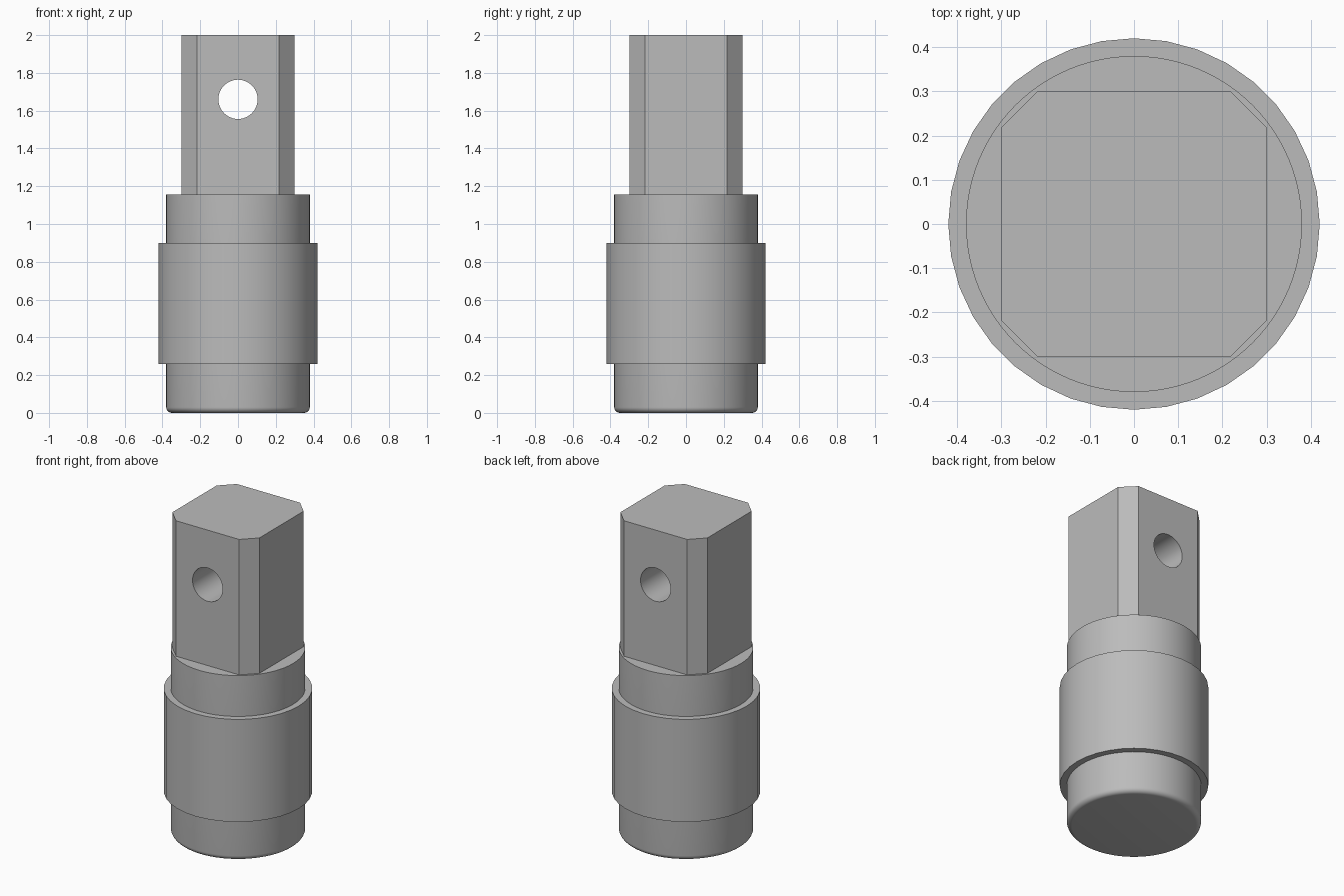
import bpy
import math

if "Cube" in bpy.data.objects:
    bpy.data.objects.remove(bpy.data.objects["Cube"], do_unlink=True)

steel = bpy.data.materials.new("grey steel")
steel.use_nodes = True
GREY = (0.5, 0.5, 0.5, 1)
steel.diffuse_color = GREY
steel.node_tree.nodes["Principled BSDF"].inputs["Base Color"].default_value = GREY


def loft(name, rings, smooth=True):
    """Skin a stack of equal-sized point rings and cap both ends."""
    n = len(rings[0])
    verts = [p for ring in rings for p in ring]
    faces = [list(reversed(range(n))), list(range(len(verts) - n, len(verts)))]
    for k in range(len(rings) - 1):
        for i in range(n):
            j = (i + 1) % n
            faces.append([k * n + i, k * n + j, (k + 1) * n + j, (k + 1) * n + i])
    mesh = bpy.data.meshes.new(name)
    mesh.from_pydata(verts, [], faces)
    mesh.materials.append(steel)
    obj = bpy.data.objects.new(name, mesh)
    bpy.context.collection.objects.link(obj)
    if smooth:
        shade(obj)
    return obj


def shade(obj):
    bpy.ops.object.select_all(action='DESELECT')
    obj.select_set(True)
    bpy.context.view_layer.objects.active = obj
    bpy.ops.object.shade_smooth_by_angle(angle=math.radians(30))


def circle(radius, z, sides):
    return [(radius * math.cos(math.tau * i / sides),
             radius * math.sin(math.tau * i / sides), z) for i in range(sides)]


# Round core with a filleted bottom edge
R, FILLET, SHOULDER = 0.38, 0.03, 1.155
steps = 6
profile = []
for s in range(steps + 1):
    a = math.pi / 2 * s / steps
    profile.append((R - FILLET + FILLET * math.sin(a), FILLET - FILLET * math.cos(a)))
profile.append((R, SHOULDER))
loft("core", [circle(r, z, 96) for r, z in profile])

# Wider collar around the core
loft("collar", [circle(0.42, z, 36) for z in (0.26, 0.9)])

# Square shank with chamfered corners
H, C = 0.3, 0.218
corners = [(H, -C), (H, C), (C, H), (-C, H), (-H, C), (-H, -C), (-C, -H), (C, -H)]
shank = loft("shank", [[(x, y, z) for x, y in corners] for z in (SHOULDER, 2)], False)

# Cross hole from front to back
bpy.ops.mesh.primitive_cylinder_add(vertices=48, radius=0.104, depth=1,
                                    location=(0, 0, 1.66), rotation=(math.pi / 2, 0, 0))
cutter = bpy.context.object
cutter.name = "hole_cutter"
cutter.hide_render = True
cutter.data.materials.append(steel)
cut = shank.modifiers.new("cross hole", 'BOOLEAN')
cut.operation = 'DIFFERENCE'
cut.solver = 'EXACT'
cut.object = cutter
bpy.context.view_layer.objects.active = shank
bpy.ops.object.modifier_apply(modifier=cut.name)
bpy.data.objects.remove(cutter, do_unlink=True)
shade(shank)
